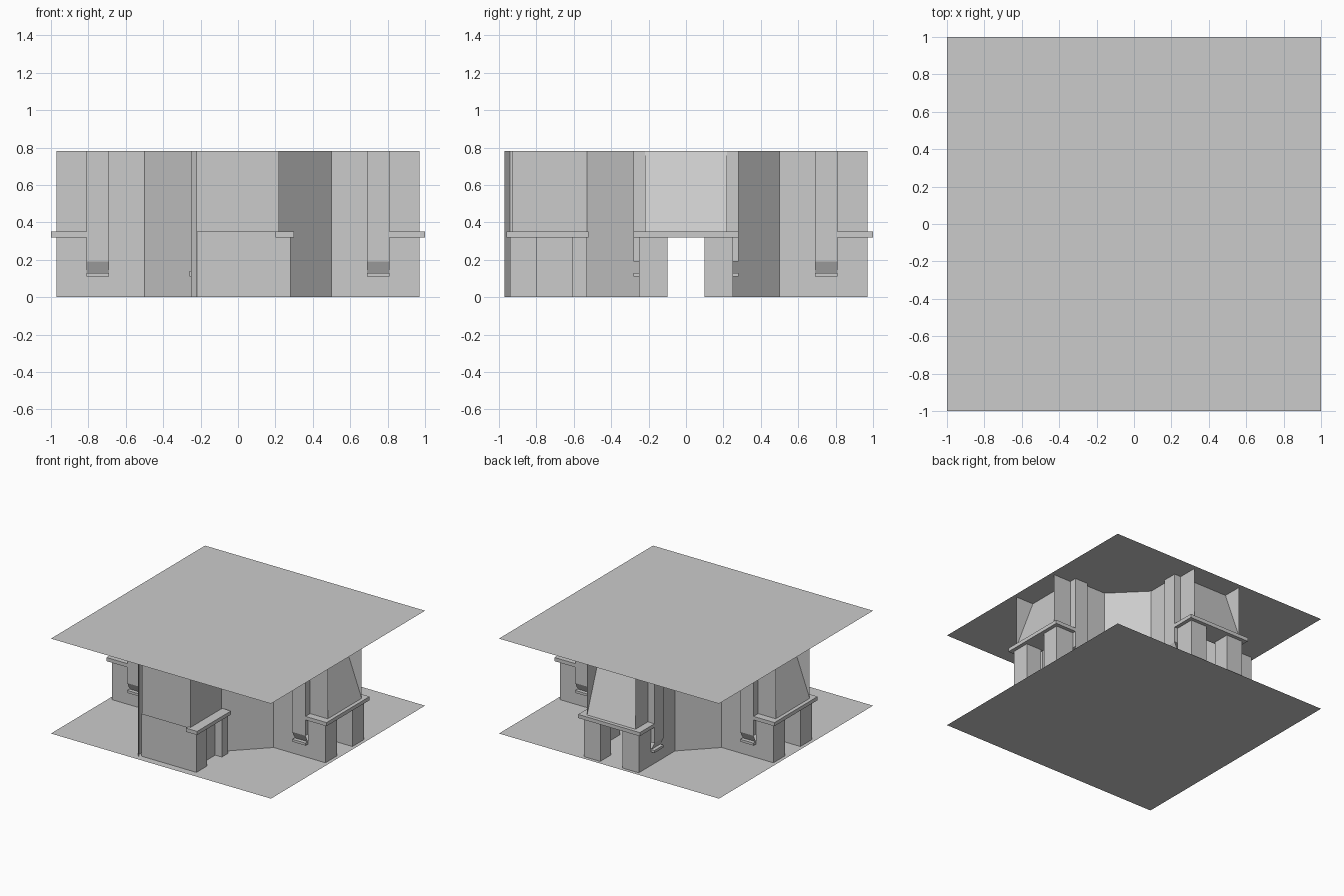
import bpy, bmesh, math
from mathutils import Matrix, Vector

cube = bpy.data.objects.get("Cube")
if cube:
    bpy.data.objects.remove(cube, do_unlink=True)

GREY = bpy.data.materials.new("plain_grey")
GREY.use_nodes = True
GREY.diffuse_color = (0.6, 0.6, 0.6, 1)
GREY.node_tree.nodes["Principled BSDF"].inputs["Base Color"].default_value = (0.6, 0.6, 0.6, 1)

TOP = 0.78       # ceiling height
MANTEL = 0.35    # top of the mantel shelf
UNDER = 0.32     # underside of the mantel shelf


def finish(name, bm, turn=0, outward=True):
    """Turn the part about the centre and make an object of it."""
    bm.transform(Matrix.Rotation(math.radians(turn), 4, "Z"))
    bm.normal_update()
    if outward:
        for f in bm.faces:
            if f.normal.dot(f.calc_center_median() * Vector((1, 1, 0))) < 0:
                f.normal_flip()
    mesh = bpy.data.meshes.new(name)
    bm.to_mesh(mesh)
    bm.free()
    mesh.materials.append(GREY)
    obj = bpy.data.objects.new(name, mesh)
    bpy.context.collection.objects.link(obj)


def sheet(name, points, turn=0):
    bm = bmesh.new()
    bm.faces.new([bm.verts.new(p) for p in points])
    finish(name, bm, turn)


def wall(name, path, z0, z1, turn=0):
    """Upright sheet following a plan path."""
    bm = bmesh.new()
    low = [bm.verts.new((x, y, z0)) for x, y in path]
    high = [bm.verts.new((x, y, z1)) for x, y in path]
    for i in range(len(path) - 1):
        bm.faces.new((low[i], low[i + 1], high[i + 1], high[i]))
    finish(name, bm, turn)


def box(name, lo, hi, turn=0):
    bm = bmesh.new()
    bmesh.ops.create_cube(bm, size=1)
    lo, hi = Vector(lo), Vector(hi)
    for v in bm.verts:
        v.co = (lo + hi) / 2 + v.co * (hi - lo)
    finish(name, bm, turn, outward=False)


def plane(name, z):
    bm = bmesh.new()
    bmesh.ops.create_grid(bm, x_segments=1, y_segments=1, size=1)
    bmesh.ops.translate(bm, verts=bm.verts, vec=(0, 0, z))
    finish(name, bm, outward=False)


# Floor and ceiling
plane("floor", 0)
plane("ceiling", TOP)

# Diagonal walls of the central hall
for turn in (0, 90, 180, 270):
    wall("diagonal_wall", [(0.5, 0.25), (0.25, 0.5)], 0, TOP, turn)


def niche_side(s, turn):
    """Side wall of a wing with its recessed bench niche."""
    wall("wing_wall", [(0.5, s * 0.25), (0.69, s * 0.25)], 0, TOP, turn)
    wall("niche_panel", [(0.69, s * 0.25), (0.69, s * 0.28), (0.81, s * 0.28),
                         (0.81, s * 0.22)], 0.19, TOP, turn)
    wall("niche_base", [(0.69, s * 0.25), (0.81, s * 0.25)], 0, 0.13, turn)
    sheet("niche_slope", [(0.69, s * 0.28, 0.19), (0.81, s * 0.28, 0.19),
                          (0.81, s * 0.25, 0.13), (0.69, s * 0.25, 0.13)], turn)
    box("niche_bench", (0.69, min(s * 0.24, s * 0.28), 0.11),
        (0.81, max(s * 0.24, s * 0.28), 0.13), turn)


def hearth_wing(turn):
    """Wing with a sloped hood, mantel and open hearth at its end."""
    for s in (-1, 1):
        niche_side(s, turn)
        wall("chimney_side", [(0.81, s * 0.22), (0.97, s * 0.22)], MANTEL, TOP, turn)
        wall("hearth_pier", [(0.81, s * 0.25), (0.97, s * 0.25), (0.97, s * 0.1),
                             (0.83, s * 0.1)], 0, UNDER, turn)
    sheet("hood", [(0.97, -0.22, MANTEL), (0.97, 0.22, MANTEL),
                   (0.81, 0.22, TOP), (0.81, -0.22, TOP)], turn)
    box("mantel", (0.81, -0.28, UNDER), (1.0, 0.28, MANTEL), turn)


for turn in (0, 90, 180):
    hearth_wing(turn)

# Closed front wing, with its hearth on the left side
wall("front_chimney", [(0.25, -0.5), (0.22, -0.53), (0.22, -0.93), (-0.22, -0.93),
                       (-0.22, -0.53), (-0.25, -0.5)], 0, TOP)
wall("front_hearth_piers", [(0.22, -0.53), (0.28, -0.53), (0.28, -0.61), (0.22, -0.61)], 0, UNDER)
wall("front_hearth_piers", [(0.22, -0.8), (0.28, -0.8), (0.28, -0.94), (0.22, -0.94)], 0, UNDER)
wall("front_panel", [(0.22, -0.94), (-0.22, -0.94)], 0, MANTEL)
box("front_mantel", (0.2, -0.96, UNDER), (0.3, -0.52, MANTEL))
wall("front_pilaster", [(-0.22, -0.97), (-0.25, -0.94), (-0.25, -0.81), (-0.22, -0.81)], 0, TOP)
box("front_bench", (-0.26, -0.81, 0.11), (-0.22, -0.69, 0.14))
